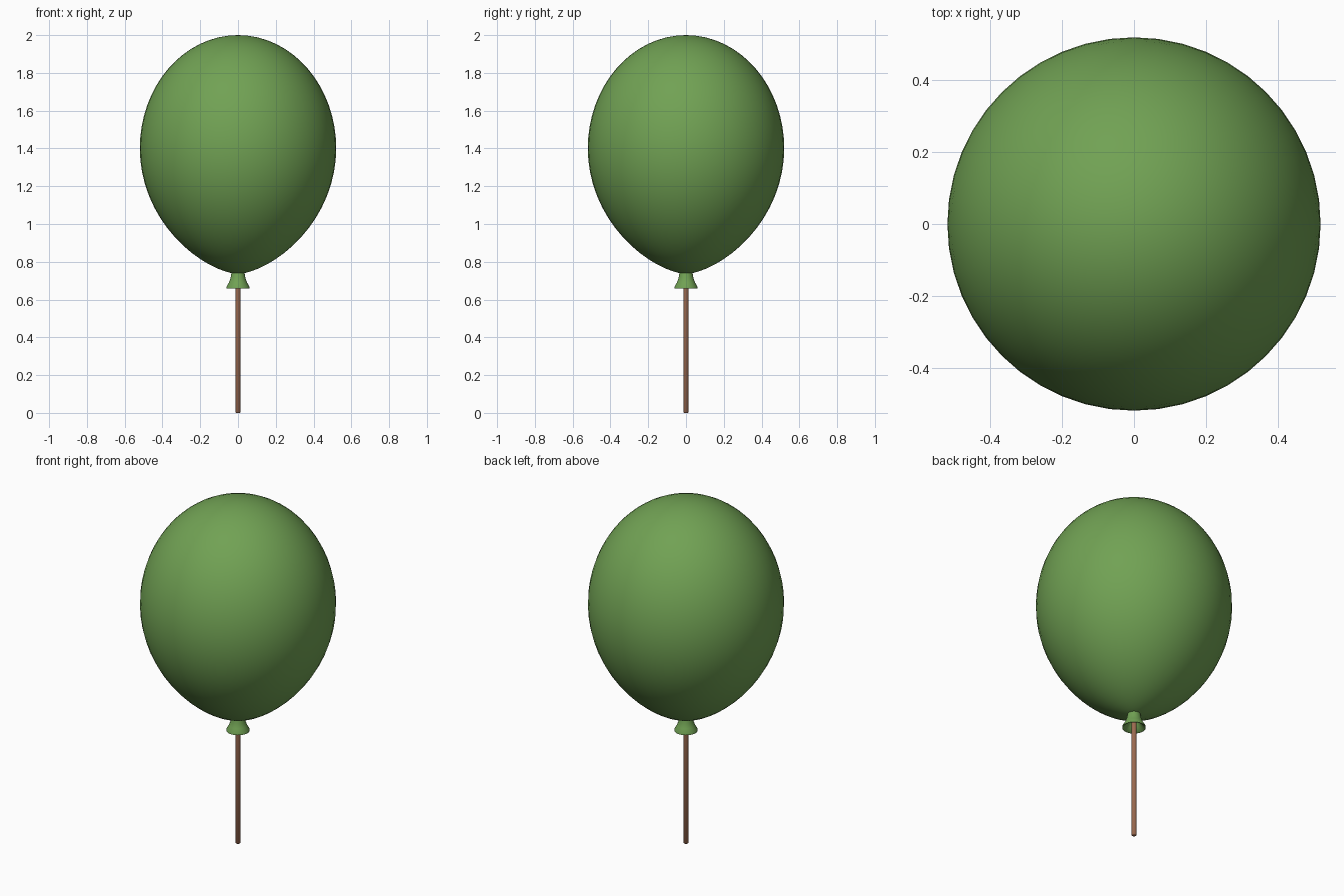
import bpy, bmesh, math

if "Cube" in bpy.data.objects:
    bpy.data.objects.remove(bpy.data.objects["Cube"], do_unlink=True)


def make_material(name, color):
    mat = bpy.data.materials.new(name)
    mat.use_nodes = True
    mat.diffuse_color = color
    mat.node_tree.nodes["Principled BSDF"].inputs["Base Color"].default_value = color
    return mat


def lathe(name, profile, segments, mat, angle=50):
    """Spin (radius, z) points, listed bottom to top on the outside, about z."""
    bm = bmesh.new()
    verts = [bm.verts.new((r, 0, z)) for r, z in profile]
    edges = [bm.edges.new(pair) for pair in zip(verts, verts[1:])]
    bmesh.ops.spin(bm, geom=verts + edges, cent=(0, 0, 0), axis=(0, 0, 1),
                   angle=math.tau, steps=segments, use_merge=False)
    bmesh.ops.remove_doubles(bm, verts=bm.verts, dist=0.0002)
    bmesh.ops.recalc_face_normals(bm, faces=bm.faces)
    mesh = bpy.data.meshes.new(name)
    bm.to_mesh(mesh)
    bm.free()
    mesh.materials.append(mat)
    obj = bpy.data.objects.new(name, mesh)
    bpy.context.collection.objects.link(obj)
    bpy.ops.object.select_all(action="DESELECT")
    obj.select_set(True)
    bpy.context.view_layer.objects.active = obj
    bpy.ops.object.shade_smooth_by_angle(angle=math.radians(angle))
    return obj


green = make_material("leaf green", (0.165, 0.36, 0.088, 1))
brown = make_material("wood brown", (0.33, 0.145, 0.08, 1))

# Balloon body: round dome above the widest ring, tapered below it
WIDEST, RADIUS, DOME, TAPER = 1.4, 0.52, 0.6, 0.665
body = []
RINGS = 32
for i in range(RINGS + 1):
    t = math.pi * i / RINGS
    s = max(math.sin(t), 0)
    c = -math.cos(t)
    if c < 0:
        body.append((RADIUS * s ** 1.28, WIDEST + TAPER * c))
    else:
        body.append((RADIUS * s, WIDEST + DOME * c))
lathe("balloon_body", body, 48, green, 80)

# Flared neck, hollow underneath
neck = [(0.018, 0.715), (0.03, 0.69), (0.056, 0.66), (0.062, 0.659),
        (0.061, 0.668), (0.048, 0.69), (0.039, 0.715), (0.033, 0.75)]
lathe("balloon_neck", neck, 32, green)

# Stick with softened lower end
stick = [(0, 0), (0.011, 0), (0.0145, 0.004), (0.0145, 0.76), (0, 0.76)]
lathe("stick", stick, 16, brown)
